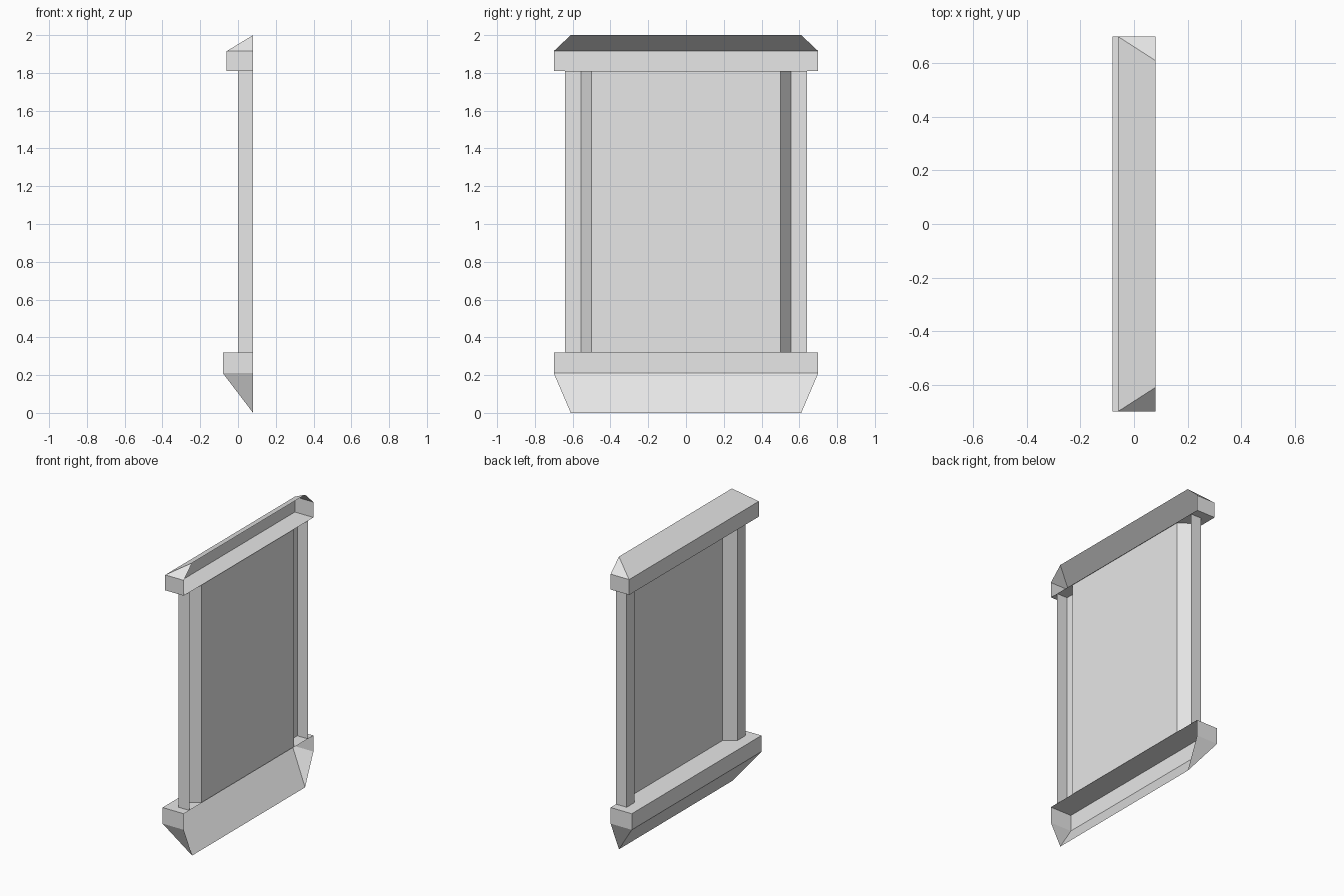
import bpy
import bmesh
from mathutils import Vector

cube = bpy.data.objects.get("Cube")
if cube:
    bpy.data.objects.remove(cube, do_unlink=True)

WALL = 0.08          # open side that sits against a wall
SILL, HEAD = 0.32, 1.81   # opening between the two ledges

grey = bpy.data.materials.new("light grey")
grey.use_nodes = True
grey.diffuse_color = (0.8, 0.8, 0.8, 1)
grey.node_tree.nodes["Principled BSDF"].inputs["Base Color"].default_value = (0.8, 0.8, 0.8, 1)


def make_shell(name, polygons, centre):
    """Open shell of flat faces, all pointing away from centre."""
    bm = bmesh.new()
    for poly in polygons:
        bm.faces.new([bm.verts.new(p) for p in poly])
    bmesh.ops.remove_doubles(bm, verts=bm.verts, dist=0.0001)
    bm.normal_update()
    for f in bm.faces:
        if f.normal.dot(f.calc_center_median() - Vector(centre)) < 0:
            f.normal_flip()
    mesh = bpy.data.meshes.new(name)
    bm.to_mesh(mesh)
    bm.free()
    mesh.materials.append(grey)
    obj = bpy.data.objects.new(name, mesh)
    bpy.context.collection.objects.link(obj)
    return obj


def ledge(name, front, z_flat, z_band, z_tip):
    """Flat shelf, upright band and a hipped slope back to the wall."""
    end, tip = 0.70, 0.61

    def ring(z):
        return [(WALL, -end, z), (front, -end, z), (front, end, z), (WALL, end, z)]

    a, b = ring(z_flat), ring(z_band)
    t0, t1 = (WALL, -tip, z_tip), (WALL, tip, z_tip)
    faces = [a]
    faces += [(a[i], a[i + 1], b[i + 1], b[i]) for i in range(3)]
    faces += [(b[0], b[1], t0), (b[1], b[2], t1, t0), (b[2], b[3], t1)]
    return make_shell(name, faces, (WALL, 0, (z_flat + z_band) / 2))


def jamb(name, side):
    """Upright with a square outer edge and a splayed inner edge."""
    profile = [(WALL, 0.64), (0, 0.64), (0, 0.555), (0.075, 0.5)]
    faces = []
    for (x0, y0), (x1, y1) in zip(profile, profile[1:]):
        faces.append([(x0, side * y0, SILL), (x1, side * y1, SILL),
                      (x1, side * y1, HEAD), (x0, side * y0, HEAD)])
    return make_shell(name, faces, (WALL, side * 0.6, 1))


# Ledges above and below
ledge("top_ledge", -0.06, HEAD, 1.915, 2.0)
ledge("bottom_ledge", -0.08, SILL, 0.21, 0.0)

# Uprights at each end
jamb("front_jamb", -1)
jamb("back_jamb", 1)

# Recessed pane
make_shell("pane", [[(0.075, -0.5, SILL), (0.075, 0.5, SILL),
                     (0.075, 0.5, HEAD), (0.075, -0.5, HEAD)]], (WALL, 0, 1))
